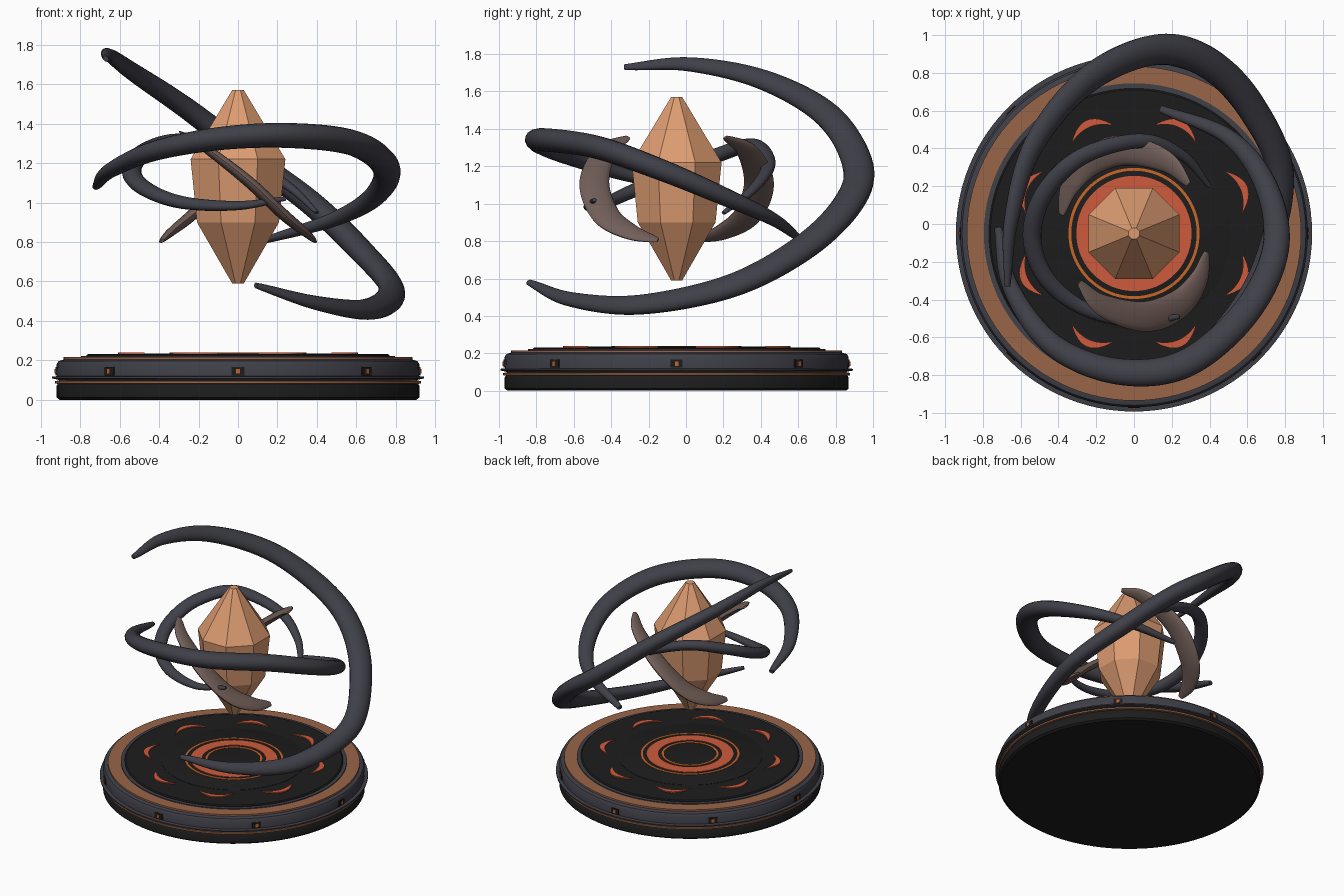
import bpy, math
from mathutils import Vector

cube = bpy.data.objects.get("Cube")
if cube:
    bpy.data.objects.remove(cube, do_unlink=True)

CY = -0.05  # axis of the pedestal and crystal


def material(name, rgb):
    m = bpy.data.materials.new(name)
    m.use_nodes = True
    m.diffuse_color = (*rgb, 1)
    bsdf = m.node_tree.nodes["Principled BSDF"]
    bsdf.inputs["Base Color"].default_value = (*rgb, 1)
    bsdf.inputs["Roughness"].default_value = 0.6
    return m


SLATE = material("dark slate", (0.05, 0.05, 0.065))
BLACK = material("soft black", (0.012, 0.012, 0.012))
COPPER = material("copper", (0.32, 0.13, 0.065))
PEACH = material("peach crystal", (0.72, 0.33, 0.165))
BROWN = material("dusty brown", (0.17, 0.115, 0.1))
ORANGE = material("glow orange", (0.62, 0.105, 0.045))
AMBER = material("amber", (0.58, 0.13, 0.02))


def make(name, verts, faces, mat, smooth=True):
    me = bpy.data.meshes.new(name)
    me.from_pydata([tuple(v) for v in verts], [], faces)
    me.materials.append(mat)
    ob = bpy.data.objects.new(name, me)
    bpy.context.collection.objects.link(ob)
    if smooth:
        bpy.ops.object.select_all(action="DESELECT")
        ob.select_set(True)
        bpy.context.view_layer.objects.active = ob
        bpy.ops.object.shade_smooth_by_angle(angle=math.radians(35))
    return ob


def loft(rings, closed=False):
    """Quads between successive rings; end caps unless closed."""
    n, k = len(rings[0]), len(rings)
    verts = [v for r in rings for v in r]
    faces = []
    for i in range(k if closed else k - 1):
        a, b = i * n, (i + 1) % k * n
        faces += [(a + j, a + (j + 1) % n, b + (j + 1) % n, b + j) for j in range(n)]
    if not closed:
        faces += [tuple(reversed(range(n))), tuple(range((k - 1) * n, k * n))]
    return verts, faces


def lathe(name, profile, mat, n=96, closed=False, turn=0.0, smooth=True):
    """Revolve (radius, z) points, listed bottom to top on the outside."""
    angles = [2 * math.pi * j / n + turn for j in range(n)]
    rings = [[(r * math.cos(a), CY + r * math.sin(a), z) for a in angles] for r, z in profile]
    return make(name, *loft(rings, closed), mat, smooth)


def band(name, r0, r1, z0, z1, mat):
    return lathe(name, [(r0, z0), (r1, z0), (r1, z1), (r0, z1)], mat, closed=True)


def spline(pts, steps=10):
    """Catmull-Rom samples through the points."""
    p = [Vector(q) for q in pts]
    p = [2 * p[0] - p[1]] + p + [2 * p[-1] - p[-2]]
    out = []
    for i in range(1, len(p) - 2):
        a, b, c, d = p[i - 1:i + 3]
        for s in range(steps):
            t = s / steps
            out.append(0.5 * (2 * b + (c - a) * t + (2 * a - 5 * b + 4 * c - d) * t * t
                              + (3 * b - a - 3 * c + d) * t ** 3))
    return out + [p[-2]]


def crescent(name, pts, centre, width, thick, mat, tip=0.2, sides=16):
    """Sweep a tapering oval along a curved path, wide side facing the centre."""
    path = spline(pts)
    rings = []
    for i, p in enumerate(path):
        tan = (path[min(i + 1, len(path) - 1)] - path[max(i - 1, 0)]).normalized()
        out = p - Vector(centre)
        out = (out - tan * out.dot(tan)).normalized()
        side = tan.cross(out)
        f = tip + (1 - tip) * math.sin(math.pi * i / (len(path) - 1)) ** 0.8
        ring = []
        for j in range(sides):
            a = 2 * math.pi * j / sides
            ring.append(p + out * (width / 2 * f * math.cos(a))
                        + side * (thick / 2 * f * math.sin(a)))
        rings.append(ring)
    return make(name, *loft(rings), mat)


# Pedestal
lathe("pedestal_foot", [(0.905, 0), (0.92, 0.012), (0.92, 0.07), (0.91, 0.085)], BLACK)
lathe("lower_copper_trim", [(0.91, 0.08), (0.928, 0.083), (0.928, 0.095), (0.91, 0.098)], COPPER)
lathe("pedestal_fin", [(0.9, 0.1), (0.943, 0.108), (0.943, 0.117), (0.9, 0.122)], SLATE)
lathe("pedestal_body", [(0.9, 0.095), (0.918, 0.105), (0.92, 0.18), (0.91, 0.196),
                        (0.885, 0.204), (0.8, 0.204)], SLATE)
band("copper_ring", 0.79, 0.885, 0.19, 0.216, COPPER)
band("inner_slate_ring", 0.75, 0.795, 0.19, 0.222, SLATE)
lathe("top_plate", [(0.768, 0.2), (0.768, 0.226), (0.76, 0.232), (0.52, 0.232)], BLACK)
lathe("centre_plate", [(0.51, 0.22), (0.51, 0.234), (0.505, 0.236)], BLACK)

# Glowing circles on the plate
band("outer_amber_circle", 0.332, 0.347, 0.234, 0.239, AMBER)
band("orange_circle", 0.225, 0.305, 0.234, 0.239, ORANGE)
band("inner_amber_circle", 0.185, 0.2, 0.234, 0.239, AMBER)

# Arched glyphs and rim lamps, eight of each
for k in range(8):
    a = math.pi / 8 + k * math.pi / 4
    u, v = Vector((math.cos(a), math.sin(a), 0)), Vector((-math.sin(a), math.cos(a), 0))
    steps = [i / 6 - 1 for i in range(13)]

    def edge(t, rise, z):
        return Vector((0, CY, z)) + u * (0.565 + rise * (1 - t * t)) + v * 0.125 * t
    rings = [[edge(t, 0.045, 0.23), edge(t, 0.085, 0.23),
              edge(t, 0.085, 0.24), edge(t, 0.045, 0.24)] for t in steps]
    make("arched_glyph_%d" % (k + 1), *loft(rings), ORANGE, False)

    b = k * math.pi / 4
    u, v = Vector((math.cos(b), math.sin(b), 0)), Vector((-math.sin(b), math.cos(b), 0))
    for label, half, low, high, reach, mat in (("lamp_housing", 0.032, 0.124, 0.166, 0.925, BLACK),
                                               ("lamp_light", 0.01, 0.133, 0.157, 0.93, AMBER)):
        rings = [[Vector((0, CY, z)) + u * r + v * s * half for s, z in
                  ((-1, low), (1, low), (1, high), (-1, high))] for r in (0.88, reach)]
        make("%s_%d" % (label, k + 1), *loft(rings), mat, False)

# Floating crystal
lathe("crystal", [(0.032, 0.59), (0.225, 0.9), (0.26, 1.22), (0.032, 1.57)], PEACH,
      n=8, turn=math.pi / 8, smooth=False)

# Three open slate rings
crescent("large_ring", [(-0.67, -0.33, 1.73), (-0.65, 0.02, 1.745), (-0.53, 0.42, 1.66),
                        (-0.25, 0.76, 1.47), (0.1, 0.92, 1.2), (0.38, 0.86, 0.99),
                        (0.62, 0.62, 0.76), (0.78, 0.24, 0.56), (0.67, -0.25, 0.46),
                        (0.4, -0.62, 0.49), (0.09, -0.84, 0.58)],
         (0, CY, 1.1), 0.17, 0.125, SLATE)
crescent("middle_ring", [(-0.72, -0.02, 1.08), (-0.65, -0.34, 1.16), (-0.43, -0.64, 1.26),
                         (-0.09, -0.78, 1.325), (0.27, -0.74, 1.34), (0.59, -0.47, 1.3),
                         (0.75, -0.13, 1.18), (0.7, 0.2, 1.04), (0.5, 0.46, 0.92),
                         (0.14, 0.61, 0.81)],
         (0, CY, 1.12), 0.155, 0.125, SLATE, 0.25)
crescent("small_ring", [(0.4, 0.2, 0.95), (0.26, 0.36, 1.08), (0.04, 0.44, 1.21),
                        (-0.27, 0.36, 1.31), (-0.47, 0.17, 1.26), (-0.54, -0.06, 1.16),
                        (-0.47, -0.28, 1.07), (-0.28, -0.44, 1.0), (0, -0.52, 0.985),
                        (0.24, -0.49, 1.02)],
         (0, CY, 1.13), 0.1, 0.08, SLATE, 0.25)

# Two brown guards, half a turn apart
guard = [(-0.29, -0.31, 1.355), (-0.17, -0.43, 1.28), (0.05, -0.49, 1.11),
         (0.23, -0.43, 0.94), (0.34, -0.3, 0.85), (0.385, -0.15, 0.805)]
crescent("front_guard", guard, (0, CY, 1.12), 0.165, 0.06, BROWN)
crescent("back_guard", [(-x, 2 * CY - y, z) for x, y, z in guard], (0, CY, 1.12),
         0.165, 0.06, BROWN)
